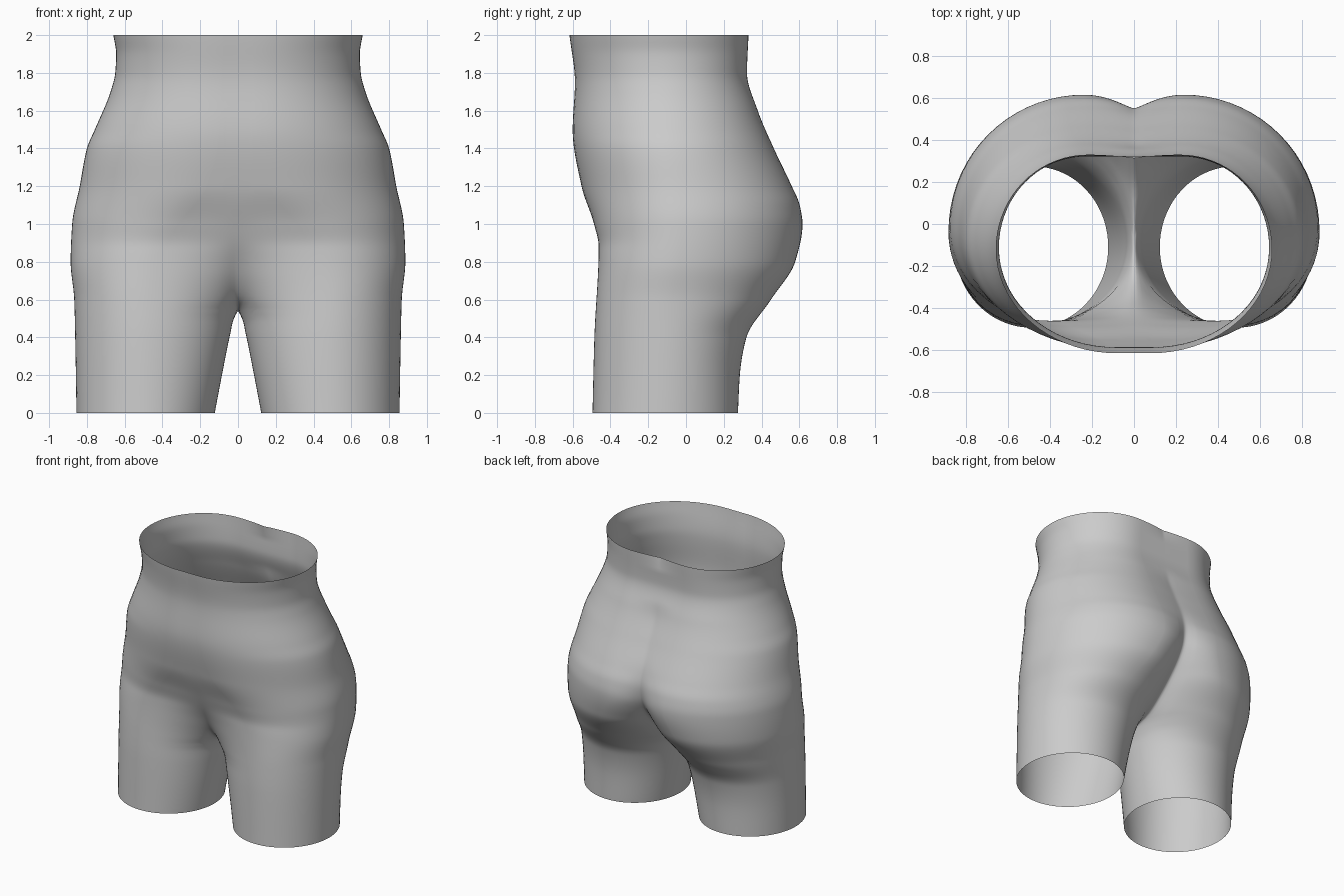
import bpy, bmesh, math

if "Cube" in bpy.data.objects:
    bpy.data.objects.remove(bpy.data.objects["Cube"])

# Profile curves along the height: (z, value)
x_out = [(0, .855), (.3, .86), (.6, .867), (.8, .886), (1, .878), (1.2, .838),
         (1.4, .80), (1.5, .758), (1.7, .675), (1.8, .65), (1.9, .645), (2, .66)]
x_in = [(0, .123), (.2, .085), (.4, .045), (.5, .021), (.54, 0)]
y_mid = [(0, -.11), (.54, -.08), (1, -.02), (1.4, -.07), (2, -.12)]
x_front = [(0, .49), (.6, .48), (.8, .44), (1, .33), (1.2, .17), (1.5, .10), (2, .08)]
y_front = [(0, -.495), (.4, -.485), (.88, -.462), (1, -.487), (1.2, -.553),
           (1.5, -.60), (1.75, -.588), (2, -.617)]
y_front_mid = [(.54, -.08), (.56, -.17), (.6, -.24), (.7, -.33), (.8, -.39),
               (.9, -.442), (1, -.482), (1.2, -.552), (1.5, -.60), (1.75, -.588), (2, -.616)]
x_back = [(0, .48), (.5, .44), (.8, .31), (1, .24), (2, .22)]
y_back = [(0, .275), (.2, .285), (.4, .32), (.6, .45), (.8, .578), (1, .617),
          (1.1, .602), (1.2, .56), (1.4, .465), (1.6, .38), (1.8, .323), (2, .331)]
y_back_mid = [(.54, -.08), (.56, .03), (.6, .14), (.7, .28), (.8, .39), (.9, .48),
              (1, .535), (1.1, .55), (1.2, .532), (1.4, .448), (1.6, .368), (2, .313)]


def curve(pts, z):
    """Monotone cubic interpolation through the profile points."""
    z = min(max(z, pts[0][0]), pts[-1][0])
    d = [(b[1] - a[1]) / (b[0] - a[0]) for a, b in zip(pts, pts[1:])]
    m = [d[0]] + [2 * a * b / (a + b) if a * b > 0 else 0 for a, b in zip(d, d[1:])] + [d[-1]]
    i = next(k for k in range(len(d)) if z <= pts[k + 1][0])
    h = pts[i + 1][0] - pts[i][0]
    t = (z - pts[i][0]) / h
    return (pts[i][1] * (1 + 2 * t) * (1 - t) ** 2 + m[i] * h * t * (1 - t) ** 2
            + pts[i + 1][1] * t * t * (3 - 2 * t) + m[i + 1] * h * t * t * (t - 1))


N = 18        # segments per quarter
CROTCH = 27   # row where the legs meet


def half_arc(row, xp, yp, ymid_line):
    """From the inner edge or centre line, over the peak, to the outer side."""
    z = row * .02
    yc, px, py = curve(y_mid, z), curve(xp, z), curve(yp, z)
    if row <= CROTCH:
        start, a = 0, px - curve(x_in, z)
    else:
        k = (curve(ymid_line, z) - yc) / (py - yc)
        start = math.asin(min(max(k, 0), .9995))
        a = px / math.cos(start)
    pts = []
    for j in range(N):
        p = start + (math.pi / 2 - start) * j / N
        pts.append((px - a * math.cos(p), yc + (py - yc) * math.sin(p), z))
    b = curve(x_out, z) - px
    for j in range(N + 1):
        p = math.pi / 2 * (1 - j / N)
        pts.append((px + b * math.cos(p), yc + (py - yc) * math.sin(p), z))
    return pts


# Right half: one leg flowing into half of the torso
bm = bmesh.new()
rows = []
for r in range(101):
    front = half_arc(r, x_front, y_front, y_front_mid)
    back = half_arc(r, x_back, y_back, y_back_mid)
    rows.append([bm.verts.new(p) for p in front + back[-2::-1]])
for lo, hi in zip(rows, rows[1:]):
    for j in range(len(lo) - 1):
        bm.faces.new((lo[j], lo[j + 1], hi[j + 1], hi[j]))

# Mirror to the left half and weld the centre line
geom = bm.verts[:] + bm.edges[:] + bm.faces[:]
copy = bmesh.ops.duplicate(bm, geom=geom)["geom"]
for v in copy:
    if isinstance(v, bmesh.types.BMVert):
        v.co.x = -v.co.x
bmesh.ops.remove_doubles(bm, verts=bm.verts[:], dist=.0004)

# Soften the cleft and the crotch
soft = [v for v in bm.verts if abs(v.co.x) < .07 and .45 < v.co.z < 1.7]
for _ in range(4):
    bmesh.ops.smooth_vert(bm, verts=soft, factor=.5, use_axis_x=True, use_axis_y=True, use_axis_z=True)
bmesh.ops.recalc_face_normals(bm, faces=bm.faces[:])
for f in bm.faces:
    f.smooth = True

mesh = bpy.data.meshes.new("hip_form")
bm.to_mesh(mesh)
bm.free()
bpy.context.collection.objects.link(bpy.data.objects.new("hip_form", mesh))
